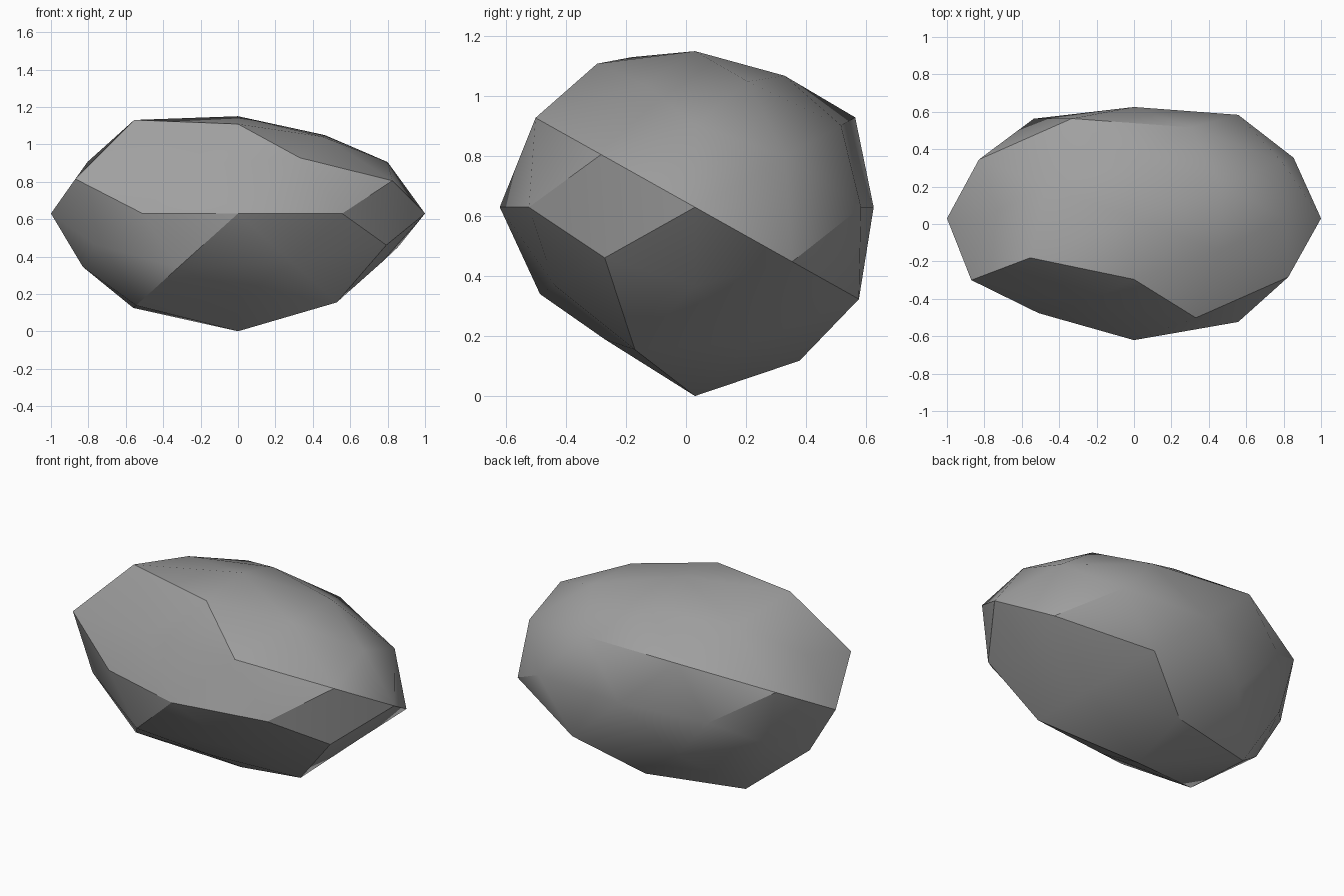
import bpy
import bmesh
import math
from mathutils import Vector

default_cube = bpy.data.objects.get("Cube")
if default_cube:
    bpy.data.objects.remove(default_cube, do_unlink=True)

# Stone material
stone = bpy.data.materials.new("grey stone")
stone.use_nodes = True
colour = (0.35, 0.35, 0.35, 1)
stone.diffuse_color = colour
shader = stone.node_tree.nodes["Principled BSDF"]
shader.inputs["Base Color"].default_value = colour
shader.inputs["Roughness"].default_value = 0.9

# Directions of a once-divided icosahedron, each family with the uneven
# radius of its mirrored copies (signs run + to -, the z sign fastest)
families = [
    ((1, 0, 0), (1, 1)),
    ((0, 1, 0), (.97, 1.06)),
    ((0, 0, 1), (.934, 1.13)),
    ((.851, 0, .526), (.94, .9, .945, .975)),
    ((.526, .851, 0), (1.06, 1.06, 1.02, .97)),
    ((0, .526, .851), (.925, 1.08, 1.01, .93)),
    ((.809, .5, .309), (.98, 1.055, 1.02, .98, 1.025, .93, 1.075, .95)),
    ((.309, .809, .5), (.98, 1.1, 1.07, .94, 1.075, .97, .92, 1.04)),
    ((.5, .309, .809), (.93, 1, .91, 1.055, .94, 1.12, 1.11, 1.09)),
]


def mirrored(direction):
    """All sign combinations of a direction."""
    signs = [(1, -1) if part else (1,) for part in direction]
    return [Vector((direction[0] * a, direction[1] * b, direction[2] * c))
            for a in signs[0] for b in signs[1] for c in signs[2]]


# Round hull first, so that every facet keeps the regular layout
bm = bmesh.new()
radius_of = {}
for direction, radii in families:
    for point, radius in zip(mirrored(direction), radii):
        radius_of[bm.verts.new(point.normalized())] = radius
bmesh.ops.convex_hull(bm, input=bm.verts[:])

# Stretch and roughen into a boulder
stretch = Vector((1, .614, .557))
centre = Vector((0, .03, .63))
for vert, radius in radius_of.items():
    vert.co = centre + vert.co * stretch * radius
bmesh.ops.recalc_face_normals(bm, faces=bm.faces[:])

mesh = bpy.data.meshes.new("boulder")
bm.to_mesh(mesh)
bm.free()
mesh.materials.append(stone)
boulder = bpy.data.objects.new("boulder", mesh)
bpy.context.collection.objects.link(boulder)

# Soft facets with crisp ridges
bpy.ops.object.select_all(action="DESELECT")
boulder.select_set(True)
bpy.context.view_layer.objects.active = boulder
bpy.ops.object.shade_smooth_by_angle(angle=math.radians(30))
